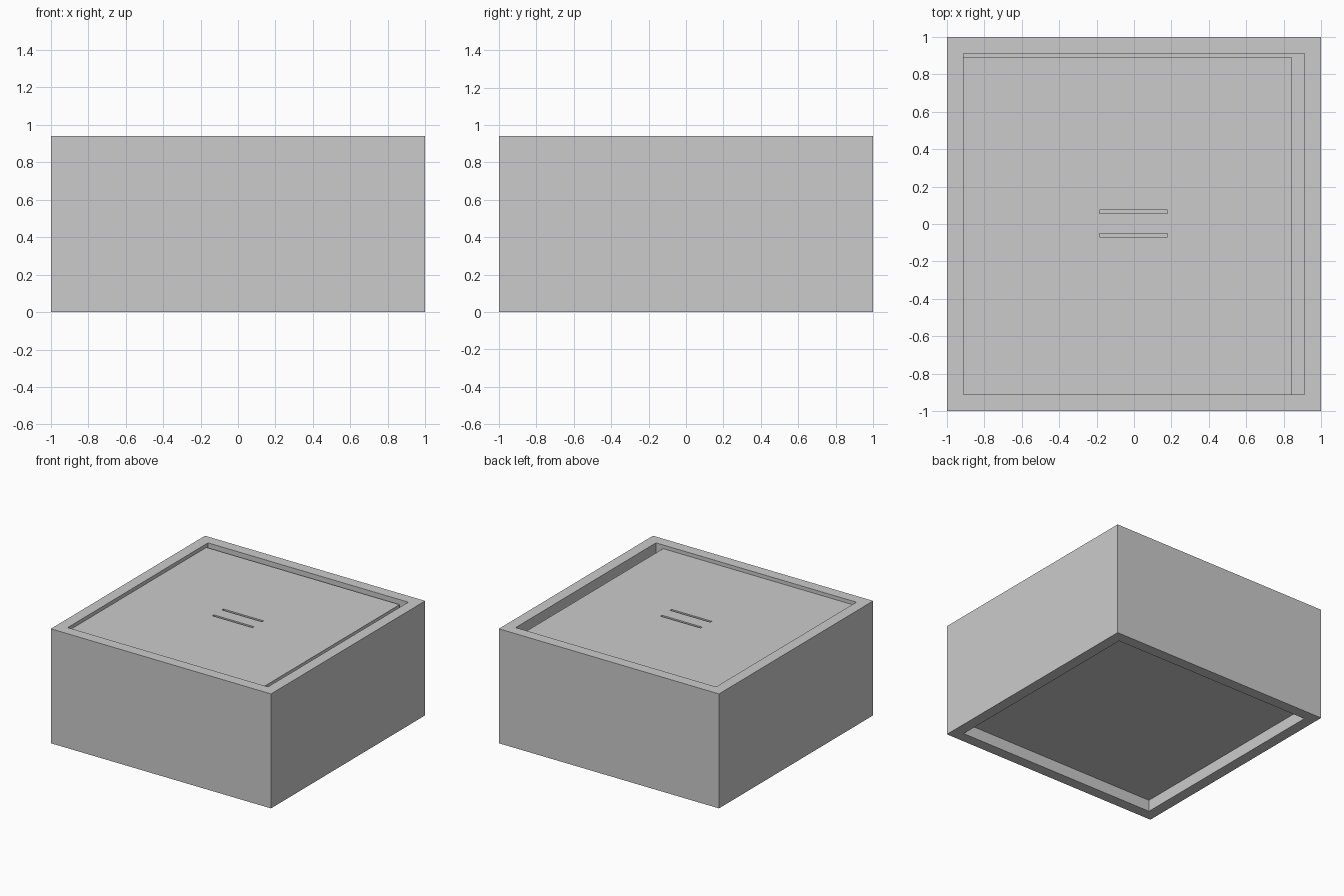
import bpy

old = bpy.data.objects.get("Cube")
if old:
    bpy.data.objects.remove(old, do_unlink=True)

grey = bpy.data.materials.new("plain_grey")
grey.use_nodes = True
COLOUR = (0.6, 0.6, 0.6, 1)
grey.diffuse_color = COLOUR
for node in grey.node_tree.nodes:
    if node.type == "BSDF_PRINCIPLED":
        node.inputs["Base Color"].default_value = COLOUR


def box(name, low, high):
    """Axis-aligned box between two corners."""
    mid = [(a + b) / 2 for a, b in zip(low, high)]
    bpy.ops.mesh.primitive_cube_add(size=1, location=mid)
    ob = bpy.context.object
    ob.name = name
    ob.scale = [b - a for a, b in zip(low, high)]
    bpy.ops.object.transform_apply(location=False, rotation=False, scale=True)
    ob.data.materials.append(grey)
    return ob


def cut(target, low, high):
    """Cut a box-shaped hole out of the target."""
    cutter = box("cutter", low, high)
    cutter.hide_render = True
    mod = target.modifiers.new("cut", "BOOLEAN")
    mod.operation = "DIFFERENCE"
    mod.solver = "EXACT"
    mod.object = cutter
    bpy.context.view_layer.objects.active = target
    bpy.ops.object.modifier_apply(modifier=mod.name)
    bpy.data.objects.remove(cutter, do_unlink=True)


HEIGHT = 0.94
INNER = 0.91
FLOOR_UNDER, FLOOR_TOP = 0.095, 0.16
LID_UNDER, LID_TOP = 0.85, 0.91

# Square box with an open cavity above and a shallow recess underneath
body = box("box_body", (-1, -1, 0), (1, 1, HEIGHT))
cut(body, (-INNER, -INNER, FLOOR_TOP), (INNER, INNER, HEIGHT + 0.1))
cut(body, (-INNER, -INNER, -0.1), (INNER, INNER, FLOOR_UNDER))

# Sliding lid, seated in two walls with a gap along the other two
lid = box("sliding_lid", (-INNER - 0.02, -INNER - 0.02, LID_UNDER),
          (0.845, 0.89, LID_TOP))

# Two finger grooves in the lid
for y in (-0.06, 0.065):
    cut(lid, (-0.185, y - 0.01, LID_TOP - 0.02), (0.18, y + 0.01, LID_TOP + 0.1))
